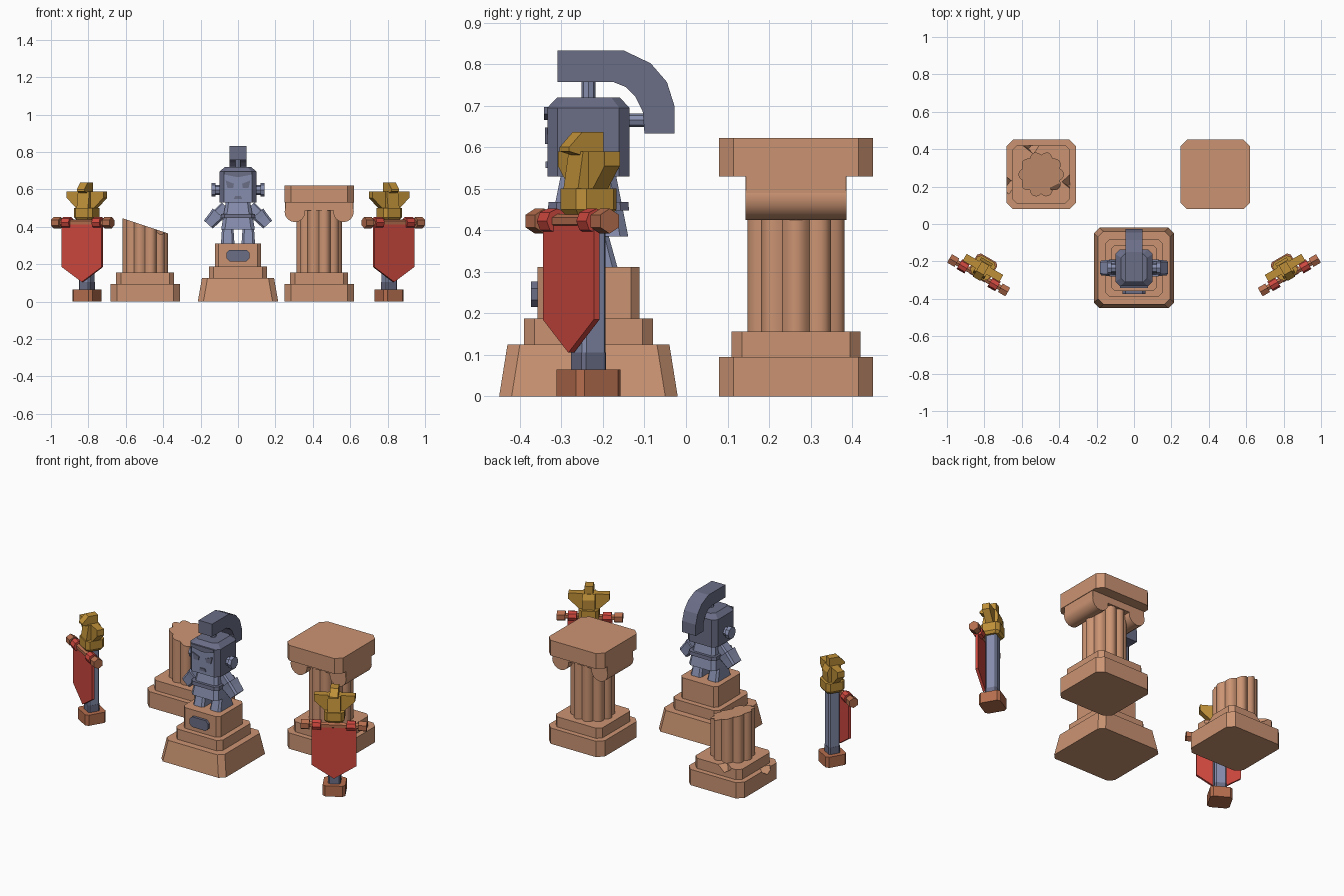
import bpy, bmesh, math
from mathutils import Matrix, Vector

if "Cube" in bpy.data.objects:
    bpy.data.objects.remove(bpy.data.objects["Cube"])

T, R = Matrix.Translation, Matrix.Rotation


def mat(name, rgb):
    m = bpy.data.materials.new(name)
    m.diffuse_color = (*rgb, 1)
    m.use_nodes = True
    m.node_tree.nodes["Principled BSDF"].inputs["Base Color"].default_value = m.diffuse_color
    return m


STONE = mat("sandstone", (0.60, 0.295, 0.17))
STEEL = mat("pale steel", (0.24, 0.27, 0.42))
DARK = mat("dark steel", (0.145, 0.155, 0.24))
RED = mat("red cloth", (0.62, 0.065, 0.05))
GOLD = mat("gold", (0.52, 0.28, 0.04))
CLAY = mat("brown clay", (0.46, 0.155, 0.075))


def loft(name, m, rings, M=Matrix(), smooth=0):
    """Skin equal rings of points and cap both ends."""
    bm = bmesh.new()
    vs = [[bm.verts.new(M @ Vector(p)) for p in r] for r in rings]
    n = len(vs[0])
    for a, b in zip(vs, vs[1:]):
        for i in range(n):
            j = (i + 1) % n
            bm.faces.new((a[i], a[j], b[j], b[i]))
    bm.faces.new(vs[0][::-1])
    bm.faces.new(vs[-1])
    bmesh.ops.recalc_face_normals(bm, faces=bm.faces)
    me = bpy.data.meshes.new(name)
    bm.to_mesh(me)
    bm.free()
    me.materials.append(m)
    ob = bpy.data.objects.new(name, me)
    bpy.context.collection.objects.link(ob)
    if smooth:
        bpy.ops.object.select_all(action='DESELECT')
        ob.select_set(True)
        bpy.context.view_layer.objects.active = ob
        bpy.ops.object.shade_smooth_by_angle(angle=math.radians(smooth))
    return ob


def octo(hx, hy, c, z):
    return [(hx, hy - c, z), (hx - c, hy, z), (c - hx, hy, z), (-hx, hy - c, z),
            (-hx, c - hy, z), (c - hx, -hy, z), (hx - c, -hy, z), (hx, c - hy, z)]


def block(name, m, M, *levels):
    """Chamfered block; each level is (half x, half y, chamfer, z)."""
    return loft(name, m, [octo(*l) for l in levels], M)


def plate_xz(name, m, M, pts, y0, y1):
    return loft(name, m, [[(x, y, z) for x, z in pts] for y in (y0, y1)], M)


def plate_yz(name, m, M, pts, hx):
    return loft(name, m, [[(x, y, z) for y, z in pts] for x in (-hx, hx)], M)


def rod(name, m, M, r, h, n, smooth=0):
    """Centred cylinder along local z."""
    ring = [(r * math.cos(math.tau * i / n), r * math.sin(math.tau * i / n)) for i in range(n)]
    return loft(name, m, [[(x, y, z) for x, y in ring] for z in (-h, h)], M, smooth)


ALONG_X, ALONG_Y = R(math.pi / 2, 4, 'Y'), R(math.pi / 2, 4, 'X')


# ---- columns
def column(name, x, top_z):
    M = T((x, 0.265, 0))
    base = block(name + "_base", STONE, M, (.186, .186, .035, 0), (.186, .186, .035, .095))
    step = block(name + "_step", STONE, M, (.155, .155, .025, .095), (.155, .155, .025, .156))
    outline = []
    for i in range(60):
        a = math.radians(18 + 6 * i)
        r = .104 + .018 * math.sin(math.pi * (i % 6) / 6)
        outline.append((r * math.cos(a), r * math.sin(a)))
    shaft = loft(name + "_shaft", STONE, [[(px, py, .15) for px, py in outline],
                 [(px, py, top_z(px)) for px, py in outline]], M, 35)
    return M, base, step, shaft


M, *_ = column("whole_column", 0.434, lambda x: .50)
block("capital_bar", STONE, M, (.183, .122, .002, .488), (.183, .122, .002, .532))
for s in (-1, 1):
    rod("capital_scroll", STONE, M @ T((s * .13, 0, .48)) @ ALONG_Y, .055, .122, 16, 40)
block("capital_slab", STONE, M, (.186, .186, .035, .53), (.186, .186, .035, .622))

M, base, step, shaft = column("broken_column", -0.496, lambda x: .405 - x / 3)
# chipped edges
for ob, p, s in ((step, (-.055, .16, .16), .045), (step, (.155, -.04, .16), .04),
                 (base, (-.186, -.055, .10), .045), (shaft, (.085, -.075, .39), .035)):
    cut = rod("chip_cutter", STONE, M @ T(p) @ R(.6, 4, 'X') @ R(.5, 4, 'Y'), s, s * .6, 4)
    cut.hide_render = True
    mod = ob.modifiers.new("chip", 'BOOLEAN')
    mod.operation, mod.solver, mod.object = 'DIFFERENCE', 'EXACT', cut
    bpy.context.view_layer.objects.active = ob
    bpy.ops.object.modifier_apply(modifier=mod.name)
    bpy.data.objects.remove(cut)

# ---- statue pedestal
M = T((0, -.235, 0))
block("pedestal_foot", STONE, M, (.215, .215, .03, 0), (.193, .195, .03, .125))
block("pedestal_step", STONE, M, (.155, .155, .025, .125), (.155, .155, .025, .187))
block("pedestal_top", STONE, M, (.123, .123, .02, .187), (.123, .123, .02, .311))
plate_xz("plaque", DARK, M, [(.062, .232), (.062, .26), (.045, .277), (-.045, .277),
         (-.062, .26), (-.062, .232), (-.045, .215), (.045, .215)], -.138, -.12)

# ---- statue body
for s in (-1, 1):
    block("leg", STEEL, M @ T((s * .055, 0, 0)), (.036, .07, .012, .31), (.03, .045, .01, .40))
    arm = M @ T((s * .075, 0, .505)) @ R(-s * math.radians(42), 4, 'Y') @ R(math.pi, 4, 'X')
    block("upper_arm", STEEL, arm, (.026, .032, .008, -.01), (.03, .035, .008, .08))
    block("glove", STEEL, arm, (.04, .045, .01, .045), (.036, .042, .01, .075),
          (.032, .04, .01, .125))
    rod("ear_stud", STEEL, M @ T((s * .11, 0, .597)) @ ALONG_X, .026, .02, 8)
    rod("ear_cap", STEEL, M @ T((s * .13, 0, .597)) @ ALONG_X, .036, .011, 8)
block("tunic", STEEL, M, (.09, .096, .02, .385), (.065, .066, .015, .535))
block("belt", DARK, M, (.094, .098, .02, .447), (.09, .096, .02, .468))

# ---- statue head: pale face, dark helmet
head = block("head", DARK, M, (.1, .099, .025, .53), (.1, .099, .025, .695), (.07, .075, .02, .72))
head.data.materials.append(STEEL)
for f in head.data.polygons:
    if f.normal.y < -.9:
        f.material_index = 1
plate_xz("brow", DARK, M, [(-.075, .68), (0, .665), (.075, .68), (.075, .697), (-.075, .697)],
         -.107, -.09)
for s in (-1, 1):
    plate_xz("eye", DARK, M, [(s * x, z) for x, z in
             ((.026, .608), (.056, .608), (.066, .648), (.022, .63))], -.105, -.097)
plate_xz("mouth", DARK, M, [(-.022, .55), (.022, .55), (.015, .566), (-.015, .566)], -.104, -.097)

# crest and its pegs
plate_yz("crest", DARK, T((0, 0, 0)), [
    (-.31, .833), (-.15, .833), (-.085, .802), (-.046, .757), (-.028, .70), (-.028, .633),
    (-.1, .633), (-.104, .685), (-.122, .722), (-.145, .745), (-.175, .757), (-.31, .757)], .045)
rod("crest_peg", STEEL, M @ T((0, 0, .737)), .017, .025, 8)
rod("crest_peg_back", STEEL, M @ T((0, .115, .665)) @ ALONG_Y, .016, .025, 8)

# ---- banners, turned inward at both sides
for s in (-1, 1):
    M = T((s * .808, -.235, 0)) @ R(s * math.radians(30), 4, 'Z')
    block("banner_foot", CLAY, M, (.062, .062, .015, 0), (.062, .062, .015, .064))
    block("pole_collar", DARK, M, (.034, .034, .008, .064), (.034, .034, .008, .105))
    block("pole", STEEL, M, (.033, .033, .008, .105), (.033, .033, .008, .45))
    block("gold_collar", GOLD, M, (.045, .045, .015, .435), (.056, .056, .018, .45),
          (.056, .056, .018, .50))
    # crossbar with knobs and cloth loops
    bar = M @ T((0, -.045, .422))
    rod("crossbar", CLAY, bar @ ALONG_X, .017, .16, 6)
    for e in (-1, 1):
        rod("bar_knob", CLAY, bar @ T((e * .157, 0, 0)) @ ALONG_X, .03, .023, 6)
        rod("cloth_loop", RED, bar @ T((e * .095, 0, 0)) @ ALONG_X, .03, .024, 8)
    plate_xz("cloth", RED, M, [(-.123, .43), (-.123, .185), (0, .105), (.123, .185), (.123, .43)],
             -.056, -.04)
    # gold bird finial
    plate_xz("bird_wings", GOLD, M, [(-.05, .495), (.05, .495), (.113, .555), (.113, .59),
             (-.113, .59), (-.113, .555)], -.02, .022)
    plate_yz("bird_body", GOLD, M, [(-.05, .495), (.04, .495), (.045, .56), (.03, .59),
             (-.035, .59)], .035)
    plate_yz("bird_head", GOLD, M, [(-.067, .59), (-.067, .60), (-.03, .637), (.028, .637),
             (.028, .585), (-.03, .58)], .023)
